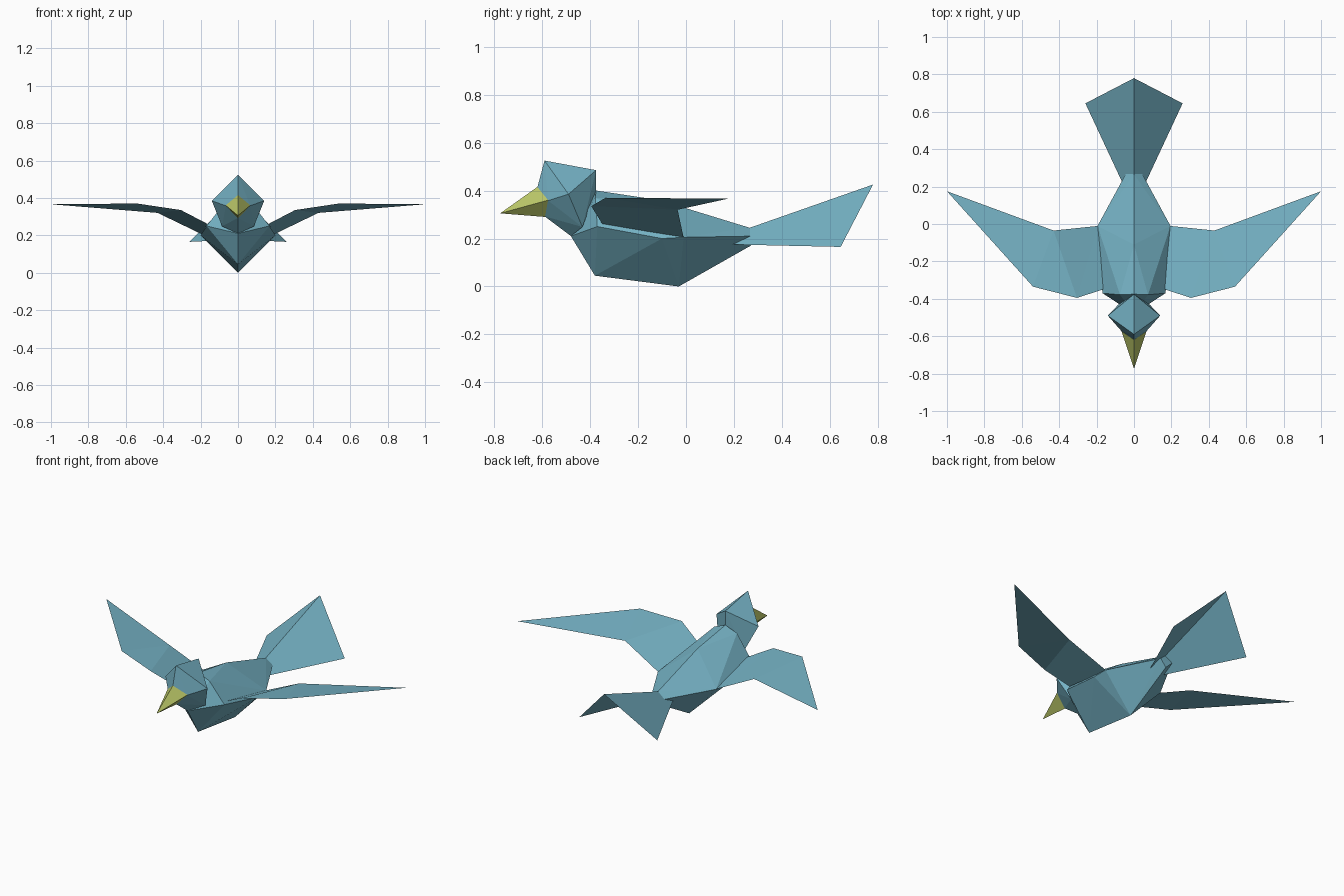
import bpy, bmesh

if "Cube" in bpy.data.objects:
    bpy.data.objects.remove(bpy.data.objects["Cube"])


def material(name, rgb):
    m = bpy.data.materials.new(name)
    m.diffuse_color = (*rgb, 1)
    m.use_nodes = True
    m.node_tree.nodes["Principled BSDF"].inputs["Base Color"].default_value = m.diffuse_color
    return m


BLUE = material("soft blue", (0.18, 0.45, 0.56))
YELLOW = material("beak yellow", (0.50, 0.58, 0.14))


def finish(bm, name, mat):
    mesh = bpy.data.meshes.new(name)
    bm.to_mesh(mesh)
    bm.free()
    mesh.materials.append(mat)
    obj = bpy.data.objects.new(name, mesh)
    bpy.context.collection.objects.link(obj)
    return obj


def hull(name, mat, centre, sides):
    """Faceted solid from centre-line (y, z) points and mirrored (x, y, z) points."""
    bm = bmesh.new()
    pts = [(0, y, z) for y, z in centre]
    pts += [(s * x, y, z) for x, y, z in sides for s in (1, -1)]
    for p in pts:
        bm.verts.new(p)
    res = bmesh.ops.convex_hull(bm, input=bm.verts[:])
    bmesh.ops.delete(bm, geom=[g for g in res["geom_interior"] if isinstance(g, bmesh.types.BMVert)],
                     context='VERTS')
    bmesh.ops.recalc_face_normals(bm, faces=bm.faces[:])
    return finish(bm, name, mat)


def sheet(name, mat, pts, faces, side):
    """Thin folded sheet, mirrored when side is -1; normals face up."""
    bm = bmesh.new()
    vs = [bm.verts.new((side * x, y, z)) for x, y, z in pts]
    for f in faces:
        face = bm.faces.new([vs[i] for i in f])
        face.normal_update()
        if face.normal.z < 0:
            face.normal_flip()
    return finish(bm, name, mat)


# Body: keel, chest, back ridge and narrow rear
hull("body", BLUE,
     [(-0.48, 0.21), (-0.38, 0.045), (-0.03, 0.0), (0.27, 0.17),
      (0.265, 0.245), (-0.11, 0.36), (-0.375, 0.40)],
     [(0.168, -0.37, 0.25), (0.2, -0.10, 0.2), (0.195, -0.01, 0.205),
      (0.04, 0.275, 0.21), (0.075, -0.378, 0.37)])

# Head: pointed crown, cheeks and throat
hull("head", BLUE,
     [(-0.59, 0.525), (-0.375, 0.485), (-0.375, 0.40), (-0.48, 0.21),
      (-0.59, 0.293), (-0.62, 0.413)],
     [(0.14, -0.49, 0.385), (0.085, -0.432, 0.248), (0.065, -0.575, 0.358)])

# Beak: four-sided spike
hull("beak", YELLOW,
     [(-0.775, 0.305), (-0.62, 0.415), (-0.588, 0.29)],
     [(0.066, -0.575, 0.36)])

# Wings and tail halves: folded single sheets
wing = [(0.165, -0.35, 0.262), (0.305, -0.395, 0.335), (0.54, -0.335, 0.37),
        (1.0, 0.175, 0.366), (0.43, -0.035, 0.32), (0.19, -0.01, 0.204)]
tail = [(0, 0.195, 0.22), (0, 0.78, 0.425), (0.26, 0.645, 0.165), (0.05, 0.195, 0.175)]
for side, word in ((1, "right"), (-1, "left")):
    sheet(word + "_wing", BLUE, wing, [(0, 1, 5), (1, 4, 5), (1, 2, 4), (2, 3, 4)], side)
    sheet(word + "_tail", BLUE, tail, [(0, 1, 2, 3)], side)
